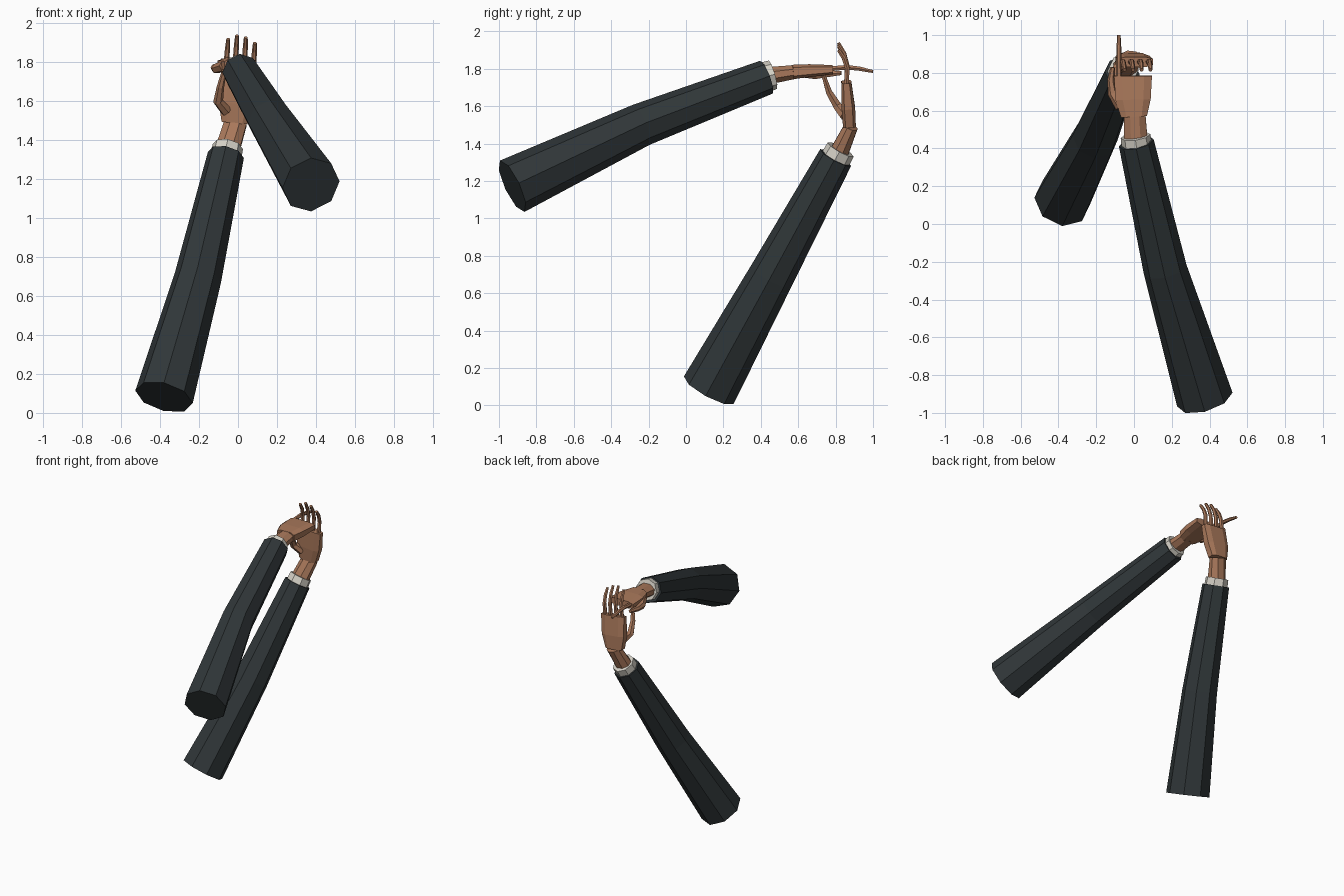
import bpy, bmesh
from math import cos, sin, tau
from mathutils import Vector


def material(name, rgb):
    m = bpy.data.materials.new(name)
    m.diffuse_color = (*rgb, 1)
    return m


CLOTH = material("dark_cloth", (0.03, 0.038, 0.041))
LINEN = material("pale_linen", (0.68, 0.65, 0.58))
SKIN = material("skin", (0.40, 0.19, 0.105))


def loft(name, mat, stations, sides=8, phase=0.0, power=1.0, ref=(1, 0, 0)):
    """Flat-faced tube; stations = (x, y, z, half_width, half_thickness)."""
    pts = [Vector(s[:3]) for s in stations]
    bm = bmesh.new()
    rings = []
    for i, st in enumerate(stations):
        a, b = pts[max(i - 1, 0)], pts[min(i + 1, len(pts) - 1)]
        d = (b - a).normalized()
        r = Vector(ref)
        s = (r - d * r.dot(d)).normalized()
        u = d.cross(s)
        w, t = st[3], st[-1]
        ring = []
        for k in range(sides):
            ang = tau * (k + phase) / sides
            c, n = cos(ang), sin(ang)
            c = abs(c) ** power * (1 if c > 0 else -1)
            n = abs(n) ** power * (1 if n > 0 else -1)
            ring.append(bm.verts.new(pts[i] + s * c * w + u * n * t))
        rings.append(ring)
    for lo, hi in zip(rings, rings[1:]):
        for k in range(sides):
            j = (k + 1) % sides
            bm.faces.new((lo[k], lo[j], hi[j], hi[k]))
    bm.faces.new(rings[0][::-1])
    bm.faces.new(rings[-1])
    bmesh.ops.recalc_face_normals(bm, faces=bm.faces)
    me = bpy.data.meshes.new(name)
    bm.to_mesh(me)
    bm.free()
    me.materials.append(mat)
    ob = bpy.data.objects.new(name, me)
    bpy.context.collection.objects.link(ob)
    return ob


# Right arm: reaches forward, palm down
loft("right_sleeve", CLOTH, [
    (0.375, -0.929, 1.172, 0.152), (0.165, -0.24, 1.50, 0.116), (0.012, 0.43, 1.755, 0.094)])
loft("right_cuff", LINEN, [
    (0.016, 0.41, 1.752, 0.082), (0.008, 0.465, 1.768, 0.079)])
loft("right_wrist", SKIN, [
    (0.01, 0.44, 1.763, 0.067, 0.05), (0.003, 0.585, 1.783, 0.062, 0.04)], phase=0.5)
loft("right_palm", SKIN, [
    (0.0, 0.57, 1.783, 0.072, 0.04), (-0.005, 0.66, 1.79, 0.098, 0.036),
    (-0.005, 0.785, 1.795, 0.105, 0.026)], phase=0.5, power=0.6)
loft("right_index_finger", SKIN, [
    (-0.08, 0.77, 1.80, 0.015), (-0.08, 0.86, 1.808, 0.014),
    (-0.08, 0.93, 1.80, 0.013), (-0.08, 1.0, 1.785, 0.009)], sides=6)
loft("right_thumb", SKIN, [
    (-0.07, 0.62, 1.78, 0.03), (-0.112, 0.69, 1.768, 0.026),
    (-0.122, 0.76, 1.772, 0.019), (-0.112, 0.83, 1.778, 0.013)], sides=6)

# Left arm: rises, palm turned to the front
loft("left_sleeve", CLOTH, [
    (-0.38, 0.122, 0.082, 0.152), (-0.207, 0.455, 0.69, 0.122), (-0.062, 0.80, 1.325, 0.094)])
loft("left_cuff", LINEN, [
    (-0.065, 0.795, 1.31, 0.082), (-0.052, 0.827, 1.368, 0.079)])
loft("left_wrist", SKIN, [
    (-0.056, 0.815, 1.345, 0.067, 0.055), (-0.012, 0.882, 1.49, 0.062, 0.04)], phase=0.5)
loft("left_palm", SKIN, [
    (-0.018, 0.874, 1.49, 0.07, 0.036), (-0.008, 0.868, 1.59, 0.096, 0.038),
    (0.006, 0.857, 1.73, 0.1, 0.028)], phase=0.5, power=0.6)
loft("left_thumb", SKIN, [
    (-0.06, 0.85, 1.55, 0.03), (-0.102, 0.81, 1.60, 0.026),
    (-0.09, 0.765, 1.675, 0.019), (-0.068, 0.735, 1.765, 0.012)], sides=6)

# Four raised fingers of the left hand
fingers = [("index", -0.066, -0.05, 1.92), ("middle", -0.018, -0.005, 1.938),
           ("ring", 0.03, 0.04, 1.928), ("little", 0.076, 0.087, 1.90)]
for label, x0, x1, top in fingers:
    h = top - 1.72
    loft(f"left_{label}_finger", SKIN, [
        (x0, 0.858, 1.72, 0.015), (x0 + (x1 - x0) * 0.45, 0.862, 1.72 + h * 0.45, 0.014),
        (x0 + (x1 - x0) * 0.75, 0.845, 1.72 + h * 0.75, 0.013),
        (x1, 0.815, top, 0.01)], sides=6)
